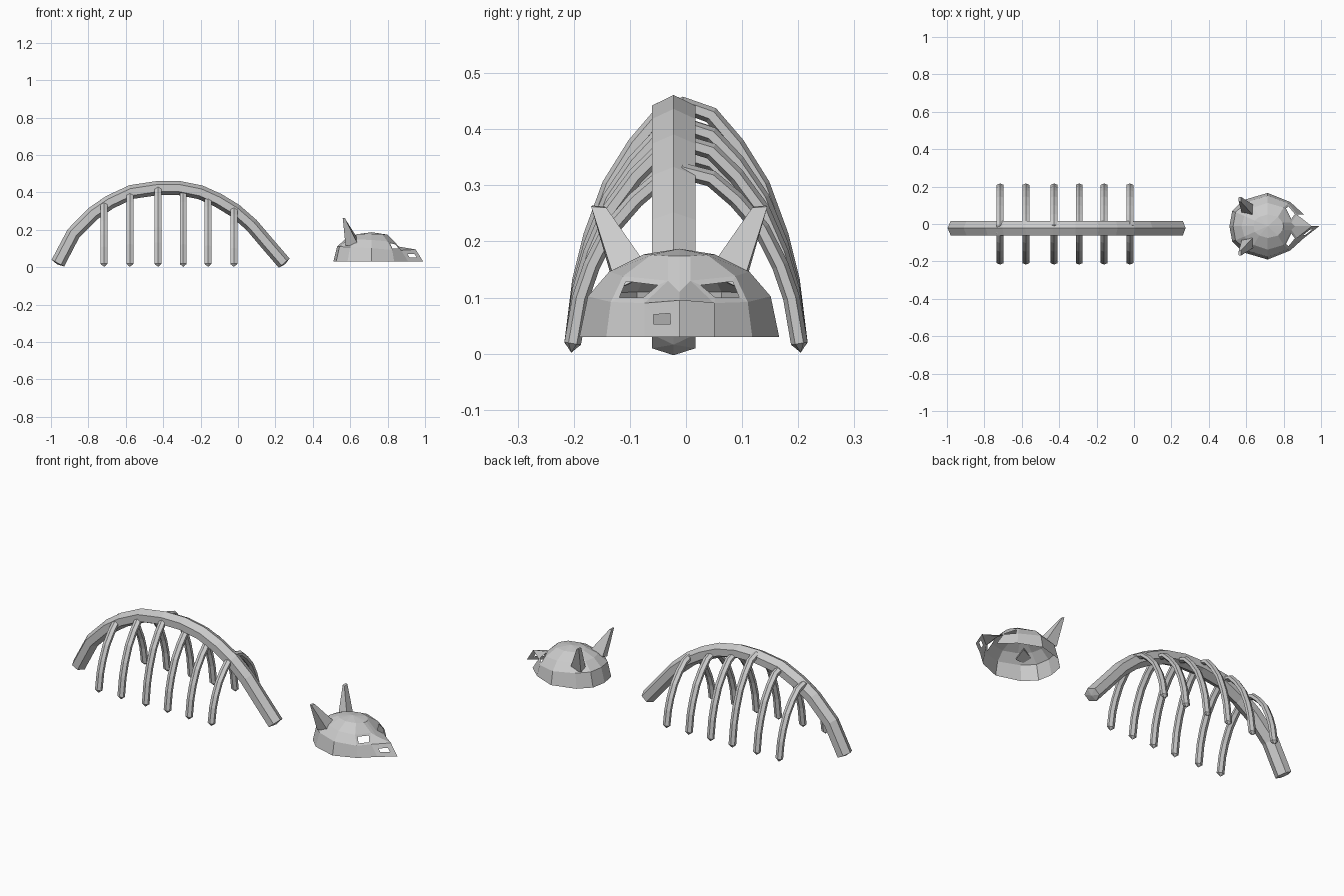
import bpy, bmesh, math
from mathutils import Vector

if "Cube" in bpy.data.objects:
    bpy.data.objects.remove(bpy.data.objects["Cube"])


def finish(name, bm):
    bmesh.ops.recalc_face_normals(bm, faces=bm.faces)
    me = bpy.data.meshes.new(name)
    bm.to_mesh(me)
    bm.free()
    ob = bpy.data.objects.new(name, me)
    bpy.context.collection.objects.link(ob)
    return ob


def bone(name, path, side, r_in, r_side, tip):
    """Six-sided tube along a planar path, with slightly pointed ends."""
    bm = bmesh.new()
    pts = [Vector(p) for p in path]
    side = Vector(side)
    rings, dirs = [], []
    for i, p in enumerate(pts):
        a = (p - pts[i - 1]).normalized() if i else Vector()
        b = (pts[i + 1] - p).normalized() if i < len(pts) - 1 else Vector()
        d = (a + b).normalized()
        n = d.cross(side).normalized()
        dirs.append(d)
        ring = []
        for k in range(6):
            t = k * math.pi / 3
            ring.append(bm.verts.new(p + n * r_in * math.cos(t) + side * r_side * math.sin(t)))
        rings.append(ring)
    for r0, r1 in zip(rings, rings[1:]):
        for k in range(6):
            j = (k + 1) % 6
            bm.faces.new((r0[k], r0[j], r1[j], r1[k]))
    for ring, p, d in ((rings[0], pts[0], -dirs[0]), (rings[-1], pts[-1], dirs[-1])):
        c = bm.verts.new(p + d * tip)
        for k in range(6):
            bm.faces.new((ring[k], ring[(k + 1) % 6], c))
    return finish(name, bm)


# Arched spine
arc = [(-.963, .022), (-.88, .18), (-.77, .29), (-.685, .348), (-.57, .402),
       (-.43, .423), (-.315, .423), (-.2, .4), (-.105, .357), (-.015, .302),
       (.073, .225), (.158, .125), (.247, .022)]
bone("spine", [(x, -.022, z) for x, z in arc], (0, 1, 0), .038, .045, .008)

# Paired ribs, each one a single hoop passing through the spine
half = [(.202, .018), (.188, .13), (.168, .21), (.135, .3), (.09, .372), (.045, .425)]
hoop = [(-y, z) for y, z in half] + [(-.005, .443)] + [(y, z) for y, z in reversed(half)]
for i, (x, top) in enumerate([(-.716, .372), (-.578, .425), (-.427, .461),
                              (-.293, .424), (-.16, .394), (-.022, .343)]):
    s = (top - .036) / .425
    bone(f"rib_{i + 1}", [(x, y, .018 + (z - .018) * s) for y, z in hoop],
         (1, 0, 0), .015, .021, .016)

# Skull shell: stacked half rings (x, y, z) mirrored across its middle
CY = -.012
levels = [
    [(.51, 0, .03), (.525, .08, .03), (.585, .14, .03), (.715, .178, .03),
     (.835, .13, .03), (.91, .062, .03), (.99, 0, .03)],
    [(.53, 0, .11), (.543, .075, .11), (.6, .128, .108), (.715, .163, .102),
     (.825, .122, .092), (.872, .062, .09), (.95, 0, .095)],
    [(.575, 0, .152), (.59, .055, .15), (.64, .1, .148), (.715, .125, .146),
     (.8, .1, .138), (.842, .02, .13), (.86, 0, .11)],
    [(.64, 0, .177), (.645, .03, .177), (.67, .05, .177), (.715, .063, .177),
     (.77, .05, .176), (.795, .02, .174), (.8, 0, .174)],
]
bm = bmesh.new()
apex = bm.verts.new((.715, CY, .187))
holes = []
for m in (1, -1):
    rows = [[bm.verts.new((x, CY + m * y, z)) for x, y, z in lv] for lv in levels]
    for r in range(3):
        for k in range(6):
            f = bm.faces.new((rows[r][k], rows[r][k + 1], rows[r + 1][k + 1], rows[r + 1][k]))
            if (r, k) == (1, 4):
                holes.append((f, .012))   # eye socket
            elif (r, k) == (0, 5):
                holes.append((f, .024))   # nostril
    for k in range(6):
        bm.faces.new((rows[3][k], rows[3][k + 1], apex))
for f, t in holes:
    bmesh.ops.inset_individual(bm, faces=[f], thickness=t, use_even_offset=True)
bmesh.ops.delete(bm, geom=[f for f, t in holes], context='FACES')
bmesh.ops.remove_doubles(bm, verts=bm.verts, dist=.0005)
finish("skull", bm)

# Horns: square base tapering to a narrow edge
for m, name in ((1, "left_horn"), (-1, "right_horn")):
    bm = bmesh.new()
    base = [(.575, .075, .13), (.575, .115, .115), (.645, .11, .115), (.645, .05, .145)]
    tip = [(.56, .133, .262), (.56, .155, .264), (.572, .157, .262), (.572, .13, .26)]
    b, t = ([bm.verts.new((x, CY + m * y, z)) for x, y, z in q] for q in (base, tip))
    for k in range(4):
        j = (k + 1) % 4
        bm.faces.new((b[k], b[j], t[j], t[k]))
    bm.faces.new(b)
    bm.faces.new(t)
    finish(name, bm)
